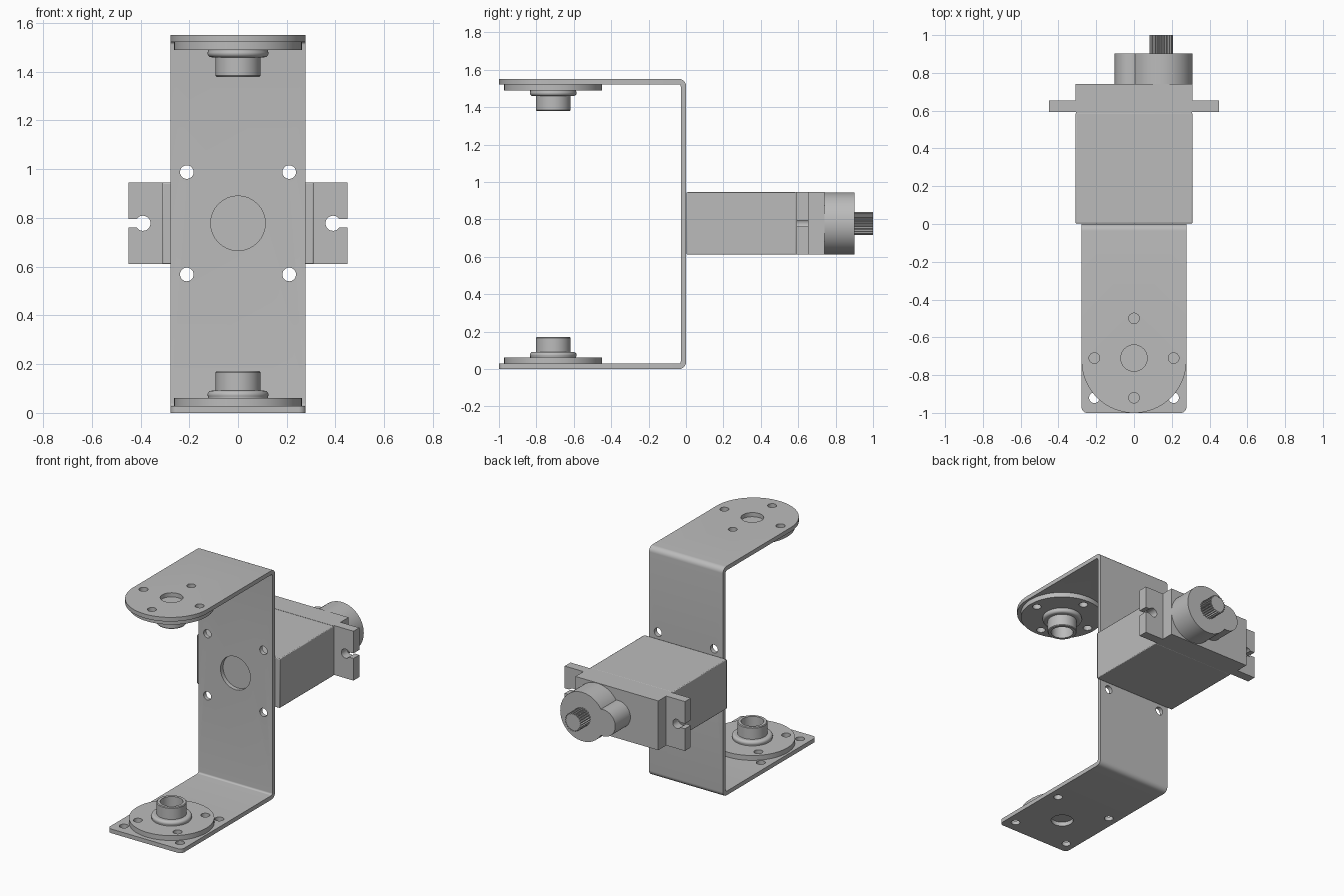
import bpy, bmesh
from math import sin, cos, pi, radians
from mathutils import Vector

if "Cube" in bpy.data.objects:
    bpy.data.objects.remove(bpy.data.objects["Cube"])

GREY = (0.5, 0.5, 0.5, 1)
metal = bpy.data.materials.new("plain grey")
metal.use_nodes = True
metal.diffuse_color = GREY
metal.node_tree.nodes["Principled BSDF"].inputs["Base Color"].default_value = GREY

W, T, H = 0.277, 0.028, 1.55      # bracket half width, sheet thickness, height
HORN_Y, SERVO_Z, SHAFT_X = -0.71, 0.778, 0.145


def make(name, bm):
    bmesh.ops.recalc_face_normals(bm, faces=bm.faces)
    mesh = bpy.data.meshes.new(name)
    bm.to_mesh(mesh)
    bm.free()
    mesh.materials.append(metal)
    ob = bpy.data.objects.new(name, mesh)
    bpy.context.collection.objects.link(ob)
    return ob


def prism(name, outline, axis, a, b):
    """Extrude a 2D outline along an axis from a to b."""
    place = {"X": lambda u, v: (a, u, v), "Y": lambda u, v: (u, a, v),
             "Z": lambda u, v: (u, v, a)}[axis]
    bm = bmesh.new()
    face = bm.faces.new([bm.verts.new(place(u, v)) for u, v in outline])
    out = bmesh.ops.extrude_face_region(bm, geom=[face])
    shift = Vector(((axis == "X"), (axis == "Y"), (axis == "Z"))) * (b - a)
    bmesh.ops.translate(bm, vec=shift,
                        verts=[g for g in out["geom"] if isinstance(g, bmesh.types.BMVert)])
    return make(name, bm)


def circle(u, v, r, n=48):
    return [(u + r * cos(2 * pi * i / n), v + r * sin(2 * pi * i / n)) for i in range(n)]


def rect(u0, v0, u1, v1):
    return [(u0, v0), (u1, v0), (u1, v1), (u0, v1)]


def rounded(corners, n=8):
    """Outline from right-angled corners (u, v, radius)."""
    pts = []
    for i, (u, v, r) in enumerate(corners):
        p = Vector((u, v))
        if not r:
            pts.append((u, v))
            continue
        d1 = (Vector(corners[i - 1][:2]) - p).normalized()
        d2 = (Vector(corners[(i + 1) % len(corners)][:2]) - p).normalized()
        c = p + r * (d1 + d2)
        steps = n * 3 if r > 0.1 else n
        for k in range(steps + 1):
            t = pi / 2 * k / steps
            pts.append(tuple(c - r * (d2 * cos(t) + d1 * sin(t))))
    return pts


def boolean(ob, tool, operation="DIFFERENCE"):
    mod = ob.modifiers.new("cut", "BOOLEAN")
    mod.operation, mod.object, mod.solver = operation, tool, "EXACT"
    bpy.context.view_layer.objects.active = ob
    bpy.ops.object.modifier_apply(modifier=mod.name)
    bpy.data.objects.remove(tool)


def drill(ob, axis, u, v, r, a, b):
    boolean(ob, prism("drill", circle(u, v, r, 32), axis, a, b))


def smooth(ob):
    bpy.ops.object.select_all(action="DESELECT")
    ob.select_set(True)
    bpy.context.view_layer.objects.active = ob
    bpy.ops.object.shade_smooth_by_angle(angle=radians(30))


def lathe(name, profile, y, base, up):
    """Spin an (r, height) profile about a vertical axis."""
    bm = bmesh.new()
    verts = [bm.verts.new((r, 0, h)) for r, h in profile]
    edges = [bm.edges.new(pair) for pair in zip(verts, verts[1:])]
    bmesh.ops.spin(bm, geom=verts + edges, cent=(0, 0, 0), axis=(0, 0, 1),
                   angle=2 * pi, steps=64)
    bmesh.ops.remove_doubles(bm, verts=bm.verts, dist=1e-4)
    for vert in bm.verts:
        vert.co = (vert.co.x, vert.co.y + y, base + up * vert.co.z)
    return make(name, bm)


# Folded sheet bracket
out_r, in_r = 0.036, 0.012
bracket = prism("bracket", rounded([
    (-1, 0, 0), (0, 0, out_r), (0, H, out_r), (-1, H, 0),
    (-1, H - T, 0), (-T, H - T, in_r), (-T, T, in_r), (-1, T, 0)]), "X", -W, W)

# Trim the leg ends: round on top, small corner radii below
for r, z in ((W, H), (0.03, 0)):
    e = W + 0.0003
    trim = rounded([(-0.4, -0.6, 0), (-e, -0.6, 0), (-e, -1.0003, r), (e, -1.0003, r),
                    (e, -0.6, 0), (0.4, -0.6, 0), (0.4, -1.1, 0), (-0.4, -1.1, 0)])
    boolean(bracket, prism("trim", trim, "Z", z - 0.1, z + 0.1))
    drill(bracket, "Z", 0, HORN_Y, 0.07, z - 0.1, z + 0.1)

# Screw holes in the two legs and the upright
S = 0.21
PLUS = [(S, 0), (-S, 0), (0, S), (0, -S)]
SQUARE = [(i, j) for i in (S, -S) for j in (S, -S)]
for x, y in PLUS:
    drill(bracket, "Z", x, HORN_Y + y, 0.028, H - 0.1, H + 0.1)
for x, y in SQUARE:
    drill(bracket, "Z", x, HORN_Y + y, 0.028, -0.1, 0.1)
    drill(bracket, "Y", x, SERVO_Z + y, 0.028, -0.1, 0.1)
drill(bracket, "Y", 0, SERVO_Z, 0.112, -0.1, 0.1)
smooth(bracket)

# Round horns with hollow hubs, one on each leg
collar = [(0.108 + 0.017 * cos(t * pi / 12), 0.046 + 0.017 * sin(t * pi / 12))
          for t in range(-2, 7)]
horn_profile = [(0, 0), (0.262, 0), (0.262, 0.033), (0.123, 0.033)] + collar + [
    (0.092, 0.063), (0.092, 0.138), (0.088, 0.143), (0.07, 0.143), (0.07, 0.04), (0, 0.04)]
for name, base, up, turn in (("lower_horn", T, 1, pi / 4), ("upper_horn", H - T, -1, 0)):
    horn = lathe(name, horn_profile, HORN_Y, base, up)
    for k in range(4):
        a = turn + k * pi / 2
        drill(horn, "Z", S * cos(a), HORN_Y + S * sin(a), 0.028, base - 0.1, base + 0.1)
    smooth(horn)

# Servo case
LOW, HIGH = 0.611, 0.945
case = prism("servo_case", rect(-0.31, LOW, 0.31, HIGH), "Y", 0.003, 0.587)
bevel = case.modifiers.new("soft edges", "BEVEL")
bevel.width, bevel.segments = 0.005, 2
smooth(case)

# Servo lid with slotted mounting ears
half = [(0.306, 0.585), (0.306, 0.592), (0.45, 0.592), (0.45, 0.654), (0.31, 0.654), (0.31, 0.74)]
lid = prism("servo_lid", half + [(-x, y) for x, y in reversed(half)], "Z", LOW, HIGH)
for side in (1, -1):
    drill(lid, "Y", side * 0.39, SERVO_Z, 0.031, 0.5, 0.7)
    slot = rect(side * 0.395, SERVO_Z - 0.017, side * 0.5, SERVO_Z + 0.017)
    boolean(lid, prism("slot", slot, "Y", 0.5, 0.7))
smooth(lid)

# Gear housing: large boss merged with a small one
housing = prism("gear_housing", circle(SHAFT_X, SERVO_Z, 0.165, 64), "Y", 0.738, 0.902)
boolean(housing, prism("lobe", circle(-0.012, SERVO_Z, 0.09), "Y", 0.738, 0.902), "UNION")
smooth(housing)

# Splined output shaft
teeth = 24
spline = []
for i in range(teeth * 4):
    r = 0.062 if i % 4 < 2 else 0.053
    a = 2 * pi * i / (teeth * 4)
    spline.append((SHAFT_X + r * cos(a), SERVO_Z + r * sin(a)))
prism("output_shaft", spline, "Y", 0.9, 1.0)
